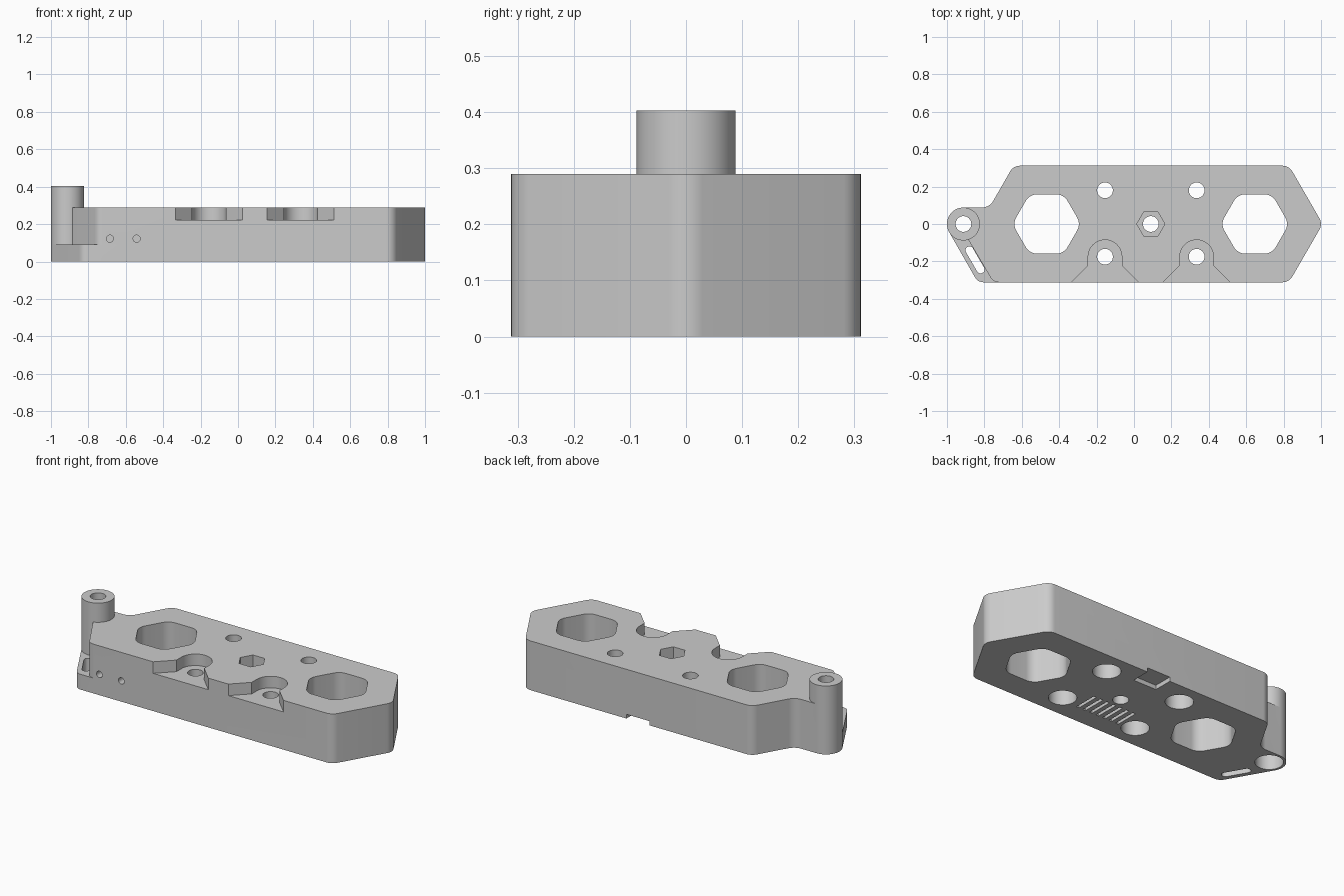
import bpy, bmesh, math
from mathutils import Vector

if "Cube" in bpy.data.objects:
    bpy.data.objects.remove(bpy.data.objects["Cube"])

grey = bpy.data.materials.new("plain_grey")
grey.diffuse_color = (0.6, 0.6, 0.6, 1)
grey.use_nodes = True
grey.node_tree.nodes["Principled BSDF"].inputs["Base Color"].default_value = grey.diffuse_color


def fillet(corners, seg=8):
    """Round the corners (x, y, radius) of a closed outline."""
    out, n = [], len(corners)
    for i, (x, y, r) in enumerate(corners):
        p = Vector((x, y))
        if r == 0:
            out.append(p)
            continue
        a = (Vector(corners[i - 1][:2]) - p).normalized()
        b = (Vector(corners[(i + 1) % n][:2]) - p).normalized()
        half = a.angle(b) / 2
        c = p + (a + b).normalized() * r / math.sin(half)
        s = p + a * r / math.tan(half) - c
        e = p + b * r / math.tan(half) - c
        turn = s.angle(e)
        for k in range(seg + 1):
            t = k / seg
            v = (s * math.sin((1 - t) * turn) + e * math.sin(t * turn)) / math.sin(turn)
            out.append(c + v)
    return out


def prism(name, pts, z0, z1):
    bm = bmesh.new()
    base = bm.faces.new([bm.verts.new((p[0], p[1], z0)) for p in pts])
    top = bmesh.ops.extrude_face_region(bm, geom=[base])["geom"]
    bmesh.ops.translate(bm, vec=(0, 0, z1 - z0),
                        verts=[v for v in top if isinstance(v, bmesh.types.BMVert)])
    bmesh.ops.recalc_face_normals(bm, faces=bm.faces)
    me = bpy.data.meshes.new(name)
    bm.to_mesh(me)
    bm.free()
    me.materials.append(grey)
    ob = bpy.data.objects.new(name, me)
    bpy.context.collection.objects.link(ob)
    return ob


def ngon(x, y, r, n=48, rounding=0.0):
    pts = [(x + r * math.cos(2 * math.pi * i / n), y + r * math.sin(2 * math.pi * i / n), rounding)
           for i in range(n)]
    return fillet(pts)


def combine(target, other, op):
    m = target.modifiers.new(op, 'BOOLEAN')
    m.operation, m.solver, m.object = op, 'EXACT', other
    bpy.context.view_layer.objects.active = target
    bpy.ops.object.modifier_apply(modifier=m.name)
    bpy.data.objects.remove(other)


def cut(pts, z0, z1):
    combine(body, prism("cutter", pts, z0, z1), 'DIFFERENCE')


H, BX, BR = 0.29, -0.912, 0.088     # body height, boss centre and radius
LO, HI = -0.1, 0.6                  # through-cut range

# Main plate with rounded corners and a concave neck towards the boss
body = prism("mount_body", fillet([
    (-0.645, 0.3115, 0.06), (-0.773, BR, 0.07), (BX, BR, 0), (BX, 0, 0),
    (-0.887, -0.082, 0), (-0.752, -0.3115, 0.05), (0.829, -0.3115, 0.06),
    (1.009, 0, 0.06), (0.829, 0.3115, 0.06)]), 0, H)

# Low flange beside the boss, then the tall boss
flange = prism("flange", fillet([
    (BX, 0, 0), (BX - BR * 0.866, -BR / 2, 0), (-0.835, -0.3115, 0.05),
    (-0.6, -0.3115, 0), (-0.6, 0, 0)]), 0, 0.09)
combine(body, flange, 'UNION')
combine(body, prism("boss", ngon(BX, 0, BR, 64), 0, 0.403), 'UNION')

# Large rounded hexagonal windows
for x in (-0.467, 0.646):
    cut(ngon(x, 0, 0.183, 6, 0.07), LO, HI)

# Centre hole with hexagonal nut pocket
cut(ngon(0.09, 0, 0.042), LO, HI)
cut(ngon(0.09, 0, 0.075, 6), 0.17, HI)

# Front screw pockets, flared towards the front edge
for x in (-0.155, 0.335):
    arc = [(x + 0.09 * math.cos(math.pi * i / 24), -0.175 + 0.09 * math.sin(math.pi * i / 24))
           for i in range(25)]
    cut(arc + [(x - 0.09, -0.222), (x - 0.2, -0.332), (x + 0.2, -0.332), (x + 0.09, -0.222)],
        0.222, HI)

# Screw holes with wide counterbores from below
for x, y in [(-0.155, 0.18), (0.335, 0.18), (-0.155, -0.175), (0.335, -0.175), (BX, 0)]:
    cut(ngon(x, y, 0.042), LO, HI)
    cut(ngon(x, y, 0.074), LO, 0.16)

# Slanted slot through the flange
d, c = Vector((0.5, -0.866)), Vector((-0.85, -0.192))
side = Vector((0.866, 0.5))
corners = [c + d * u * 0.08 + side * v * 0.021 for u, v in ((-1, -1), (1, -1), (1, 1), (-1, 1))]
cut(fillet([(p.x, p.y, 0.0205) for p in corners]), LO, 0.0901)


def box(x0, x1, y0, y1, z0, z1):
    cut([(x0, y0), (x1, y0), (x1, y1), (x0, y1)], z0, z1)


# Underside notch at the back edge and row of vent grooves
box(0.02, 0.17, 0.2, 0.4, LO, 0.025)
for i in range(7):
    x = 0.08 + (i - 3) * 0.044
    box(x - 0.009, x + 0.009, -0.2, -0.06, LO, 0.03)

# Two small pin holes in the front wall
for x in (-0.685, -0.542):
    pin = prism("pin", ngon(0, 0, 0.019, 24), -0.1, 0.1)
    pin.rotation_euler = (math.pi / 2, 0, 0)
    pin.location = (x, -0.3115, 0.122)
    bpy.context.view_layer.update()
    combine(body, pin, 'DIFFERENCE')

# Smooth curved walls, keep crisp edges
bpy.ops.object.select_all(action='DESELECT')
body.select_set(True)
bpy.context.view_layer.objects.active = body
bpy.ops.object.shade_smooth_by_angle(angle=math.radians(30))
